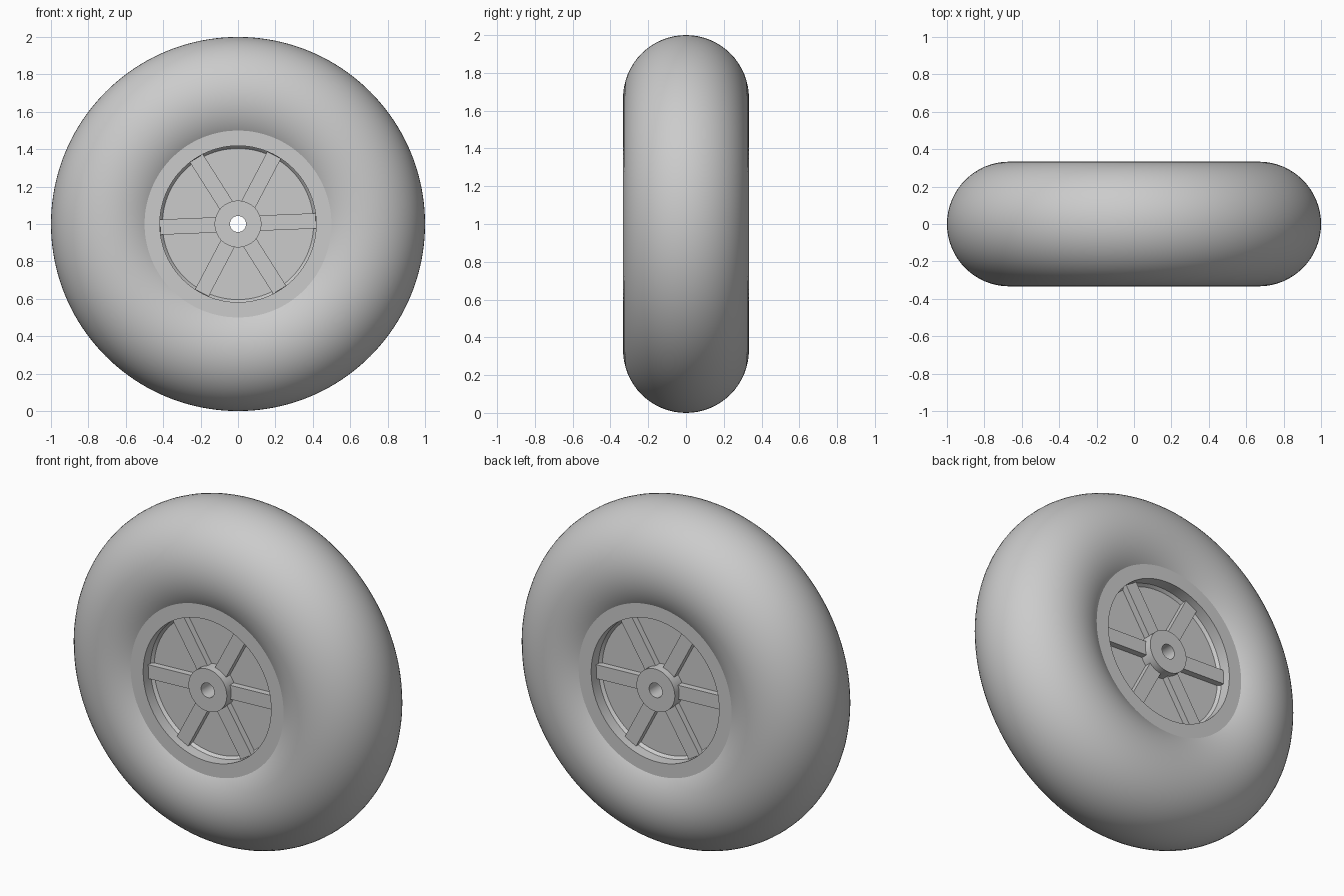
import bpy, bmesh, math
from mathutils import Matrix, Vector

if "Cube" in bpy.data.objects:
    bpy.data.objects.remove(bpy.data.objects["Cube"])

CENTRE = Vector((0, 0, 1))


def make_object(name, bm, angle=30):
    bmesh.ops.recalc_face_normals(bm, faces=bm.faces)
    mesh = bpy.data.meshes.new(name)
    bm.to_mesh(mesh)
    bm.free()
    ob = bpy.data.objects.new(name, mesh)
    bpy.context.collection.objects.link(ob)
    ob.location = CENTRE
    bpy.ops.object.select_all(action='DESELECT')
    ob.select_set(True)
    bpy.context.view_layer.objects.active = ob
    bpy.ops.object.shade_smooth_by_angle(angle=math.radians(angle))
    return ob


def lathe(name, profile, steps):
    """Spin a closed (radius, y) profile about the axle (y axis)."""
    bm = bmesh.new()
    rings = []
    for i in range(steps):
        a = 2 * math.pi * i / steps
        rings.append([bm.verts.new((r * math.cos(a), y, r * math.sin(a))) for r, y in profile])
    n = len(profile)
    for i in range(steps):
        p, q = rings[i], rings[(i + 1) % steps]
        for j in range(n):
            k = (j + 1) % n
            bm.faces.new((p[j], p[k], q[k], q[j]))
    return make_object(name, bm)


# Tyre: fat round ring
R, T = 2 / 3, 1 / 3
section = [(R + T * math.cos(2 * math.pi * i / 64), T * math.sin(2 * math.pi * i / 64))
           for i in range(64)]
lathe("tyre", section, 160)

# Rim, web, hub and axle hole in one turned profile
RIM, FLOOR, HUB = 0.288, 0.205, 0.283
half = [(0.503, RIM), (0.418, RIM), (0.418, FLOOR), (0.125, FLOOR), (0.125, HUB), (0.043, HUB)]
lathe("wheel_rim", half + [(r, -y) for r, y in reversed(half)], 96)


# Six raised spokes on each side, slightly turned
def spokes(name, turn):
    bm = bmesh.new()
    r0, r1, width, top, bottom = 0.11, 0.416, 0.082, 0.242, 0.19
    for k in range(6):
        m = (Matrix.Rotation(turn, 4, 'Z')
             @ Matrix.Rotation(-math.radians(2.3 + 60 * k), 4, 'Y')
             @ Matrix.Translation(((r0 + r1) / 2, -(top + bottom) / 2, 0))
             @ Matrix.Diagonal((r1 - r0, top - bottom, width, 1)))
        bmesh.ops.create_cube(bm, size=1, matrix=m)
    return make_object(name, bm)


spokes("front_spokes", 0)
spokes("back_spokes", math.pi)
